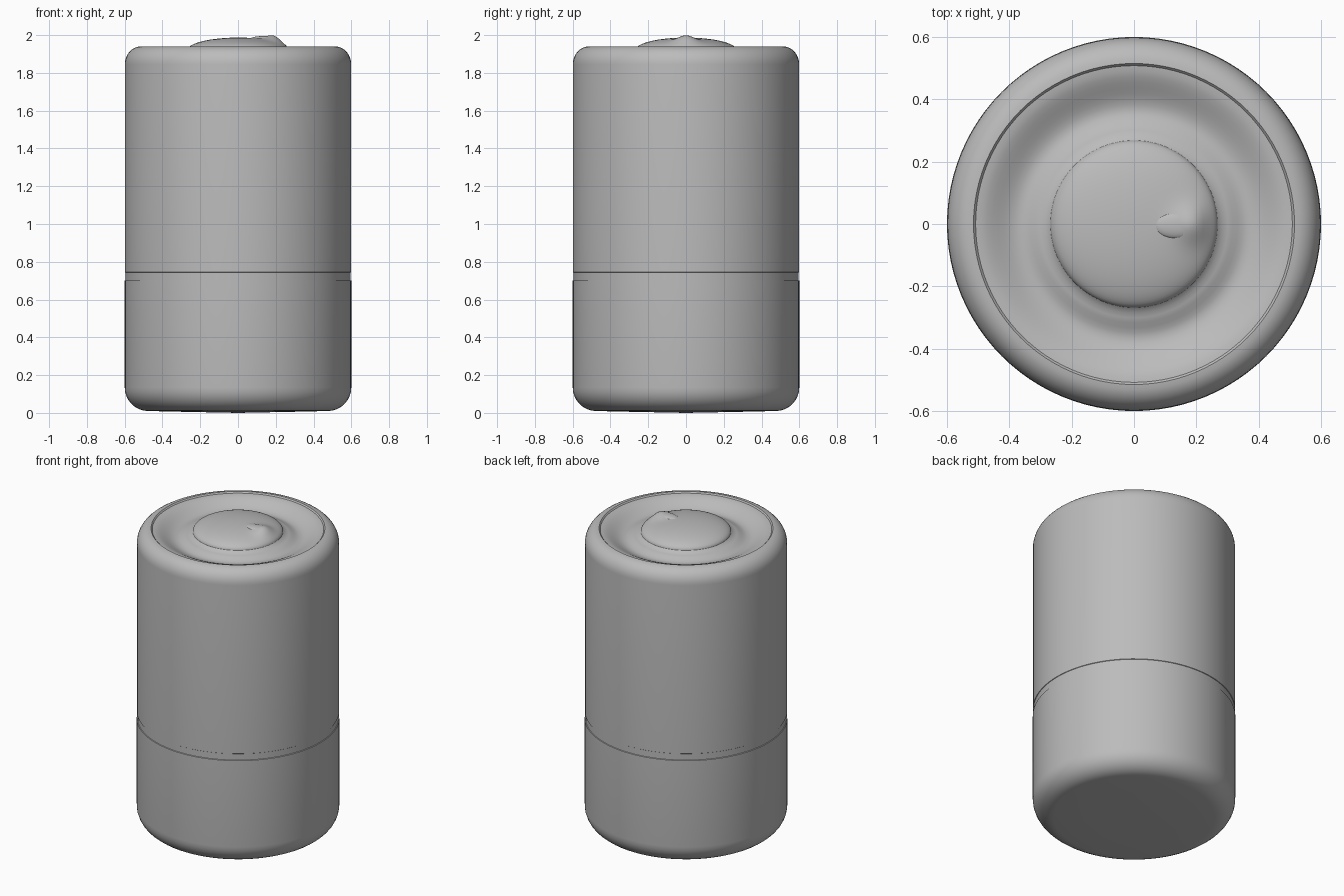
import bpy, bmesh, math

cube = bpy.data.objects.get("Cube")
if cube:
    bpy.data.objects.remove(cube)

grey = bpy.data.materials.new("plain grey")
grey.use_nodes = True
colour = (0.5, 0.5, 0.5, 1)
grey.diffuse_color = colour
grey.node_tree.nodes["Principled BSDF"].inputs["Base Color"].default_value = colour

SIDES = 96


def arc(r, z, rx, rz, start, end, steps=8):
    """Points of a quarter-round corner in the radius / height plane."""
    angles = [math.radians(start + (end - start) * i / steps) for i in range(steps + 1)]
    return [(r + rx * math.cos(a), z + rz * math.sin(a)) for a in angles]


def ease(a, b, steps=8):
    """Smooth S-shaped run between two profile points, without its start."""
    run = []
    for i in range(1, steps + 1):
        t = i / steps
        run.append((a[0] + (b[0] - a[0]) * t, a[1] + (b[1] - a[1]) * t * t * (3 - 2 * t)))
    return run


def finish(name, bm, angle):
    bmesh.ops.recalc_face_normals(bm, faces=bm.faces)
    mesh = bpy.data.meshes.new(name)
    bm.to_mesh(mesh)
    bm.free()
    obj = bpy.data.objects.new(name, mesh)
    bpy.context.collection.objects.link(obj)
    mesh.materials.append(grey)
    bpy.ops.object.select_all(action="DESELECT")
    obj.select_set(True)
    bpy.context.view_layer.objects.active = obj
    bpy.ops.object.shade_smooth_by_angle(angle=math.radians(angle))
    return obj


def lathe(name, profile, shape=None):
    bm = bmesh.new()
    verts = [bm.verts.new((r, 0, z)) for r, z in profile]
    edges = [bm.edges.new(pair) for pair in zip(verts, verts[1:])]
    bmesh.ops.spin(bm, geom=verts + edges, axis=(0, 0, 1), cent=(0, 0, 0),
                   angle=math.tau, steps=SIDES)
    bmesh.ops.remove_doubles(bm, verts=bm.verts, dist=0.0002)
    if shape:
        for v in bm.verts:
            shape(v.co)
    return finish(name, bm, 35)


# Body: rounded base, shallow seam band and rounded shoulder
lower = [(0, 0), (0.3, 0.006)] + arc(0.475, 0.135, 0.125, 0.125, -90, 0)
band = [(0.6, 0.7), (0.596, 0.702), (0.596, 0.743), (0.599, 0.745)]
shoulder = arc(0.515, 1.845, 0.084, 0.095, 0, 90)
lathe("body", lower + band + shoulder)

# Sunken lid with a low dome rising out of the middle
rim, bowl, foot = (0.515, 1.94), (0.365, 1.88), (0.285, 1.905)
lid = [rim, (0.508, 1.932)] + ease((0.508, 1.932), bowl) + ease(bowl, foot, 5)
dome = [(0.268 * math.cos(a), 1.92 + 0.067 * math.sin(a))
        for a in (math.radians(90 * i / 16) for i in range(17))]


def raise_lip(co):
    # Small raised lip near the dome's left edge
    if math.hypot(co.x, co.y) < 0.29:
        width = 0.06 if co.x < 0.19 else 0.045
        spread = ((co.x - 0.19) / width) ** 2 + (co.y / 0.06) ** 2
        co.z += 0.03 * math.exp(-spread)


lathe("lid", lid + dome, raise_lip)

# Rounded tip of the lip
tip = bmesh.new()
bmesh.ops.create_uvsphere(tip, u_segments=32, v_segments=16, radius=1)
bmesh.ops.scale(tip, vec=(0.07, 0.042, 0.016), verts=tip.verts)
bmesh.ops.translate(tip, vec=(0.135, -0.005, 1.979), verts=tip.verts)
finish("lip_tip", tip, 60)
